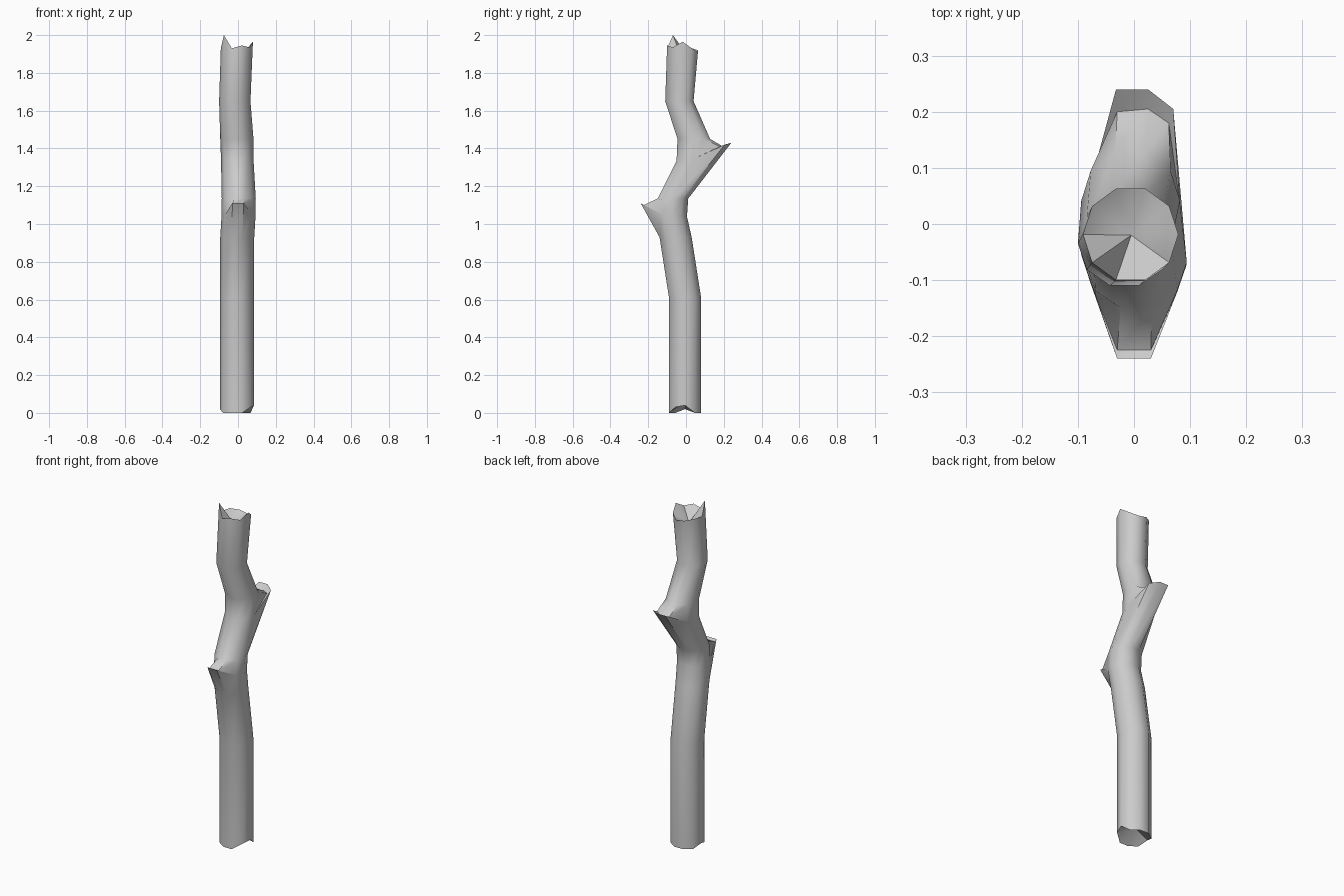
import bpy, bmesh, math

if "Cube" in bpy.data.objects:
    bpy.data.objects.remove(bpy.data.objects["Cube"])

N = 10

def ring(front, back, cx, hw, moved=None, dz=None):
    """Ten-sided tilted section from its front and back (y, z) points."""
    pts = []
    for k in range(N):
        a = 2 * math.pi * k / N
        t = (math.sin(a) / math.sin(math.radians(72)) + 1) / 2
        x = cx + hw * math.cos(a)
        y = front[0] + (back[0] - front[0]) * t
        z = front[1] + (back[1] - front[1]) * t
        if dz:
            z += dz[k]
        if moved and k in moved:
            x, y, z = moved[k]
        pts.append((x, y, z))
    return pts

# jagged offsets of the broken ends, counter-clockwise from the right side
foot = [.04, .0, 0, 0, 0, .02, 0, 0, 0, .03]
crown = [.065, .03, .01, .02, .03, .03, .10, .03, .045, .035]

# broken stubs: front one, then back one and its hollow
front_stub = {7: (-.03, -.24, 1.11), 8: (.03, -.24, 1.11)}
front_hollow = {7: (-.03, -.225, 1.10), 8: (.03, -.225, 1.10)}
back_stub = {1: (.07, .205, 1.42), 2: (.025, .24, 1.43), 3: (-.032, .24, 1.43)}
back_hollow = {1: (.062, .18, 1.41), 2: (.025, .205, 1.405), 3: (-.03, .20, 1.405)}

rings = [
    ring((-.09, 0), (.08, 0), -.006, .09, dz=foot),
    ring((-.09, .61), (.08, .61), -.006, .09),
    ring((-.14, .93), (.03, .93), -.004, .09),
    ring((-.155, 1.05), (.005, 1.04), .003, .09, front_stub),
    ring((-.155, 1.05), (.005, 1.04), .003, .09, front_hollow),
    ring((-.15, 1.135), (.012, 1.135), .004, .09),
    ring((-.05, 1.335), (.12, 1.35), -.004, .086, back_stub),
    ring((-.05, 1.335), (.12, 1.35), -.004, .086, back_hollow),
    ring((-.045, 1.45), (.128, 1.45), -.006, .088),
    ring((-.11, 1.65), (.04, 1.65), -.017, .083),
    ring((-.10, 1.90), (.063, 1.90), -.006, .085, dz=crown),
]

# trunk skin
bm = bmesh.new()
loops = [[bm.verts.new(p) for p in r] for r in rings]
for lo, hi in zip(loops, loops[1:]):
    for k in range(N):
        j = (k + 1) % N
        bm.faces.new((lo[k], lo[j], hi[j], hi[k]))

# hollow broken ends
low = bm.verts.new((-.01, 0, .06))
top = bm.verts.new((-.005, -.02, 1.87))
for k in range(N):
    j = (k + 1) % N
    bm.faces.new((low, loops[0][j], loops[0][k]))
    bm.faces.new((top, loops[-1][k], loops[-1][j]))

bmesh.ops.remove_doubles(bm, verts=bm.verts, dist=.0005)
bmesh.ops.recalc_face_normals(bm, faces=bm.faces)
mesh = bpy.data.meshes.new("broken_trunk")
bm.to_mesh(mesh)
bm.free()
trunk = bpy.data.objects.new("broken_trunk", mesh)
bpy.context.collection.objects.link(trunk)
bpy.context.view_layer.objects.active = trunk
trunk.select_set(True)
bpy.ops.object.shade_smooth_by_angle(angle=math.radians(50))
